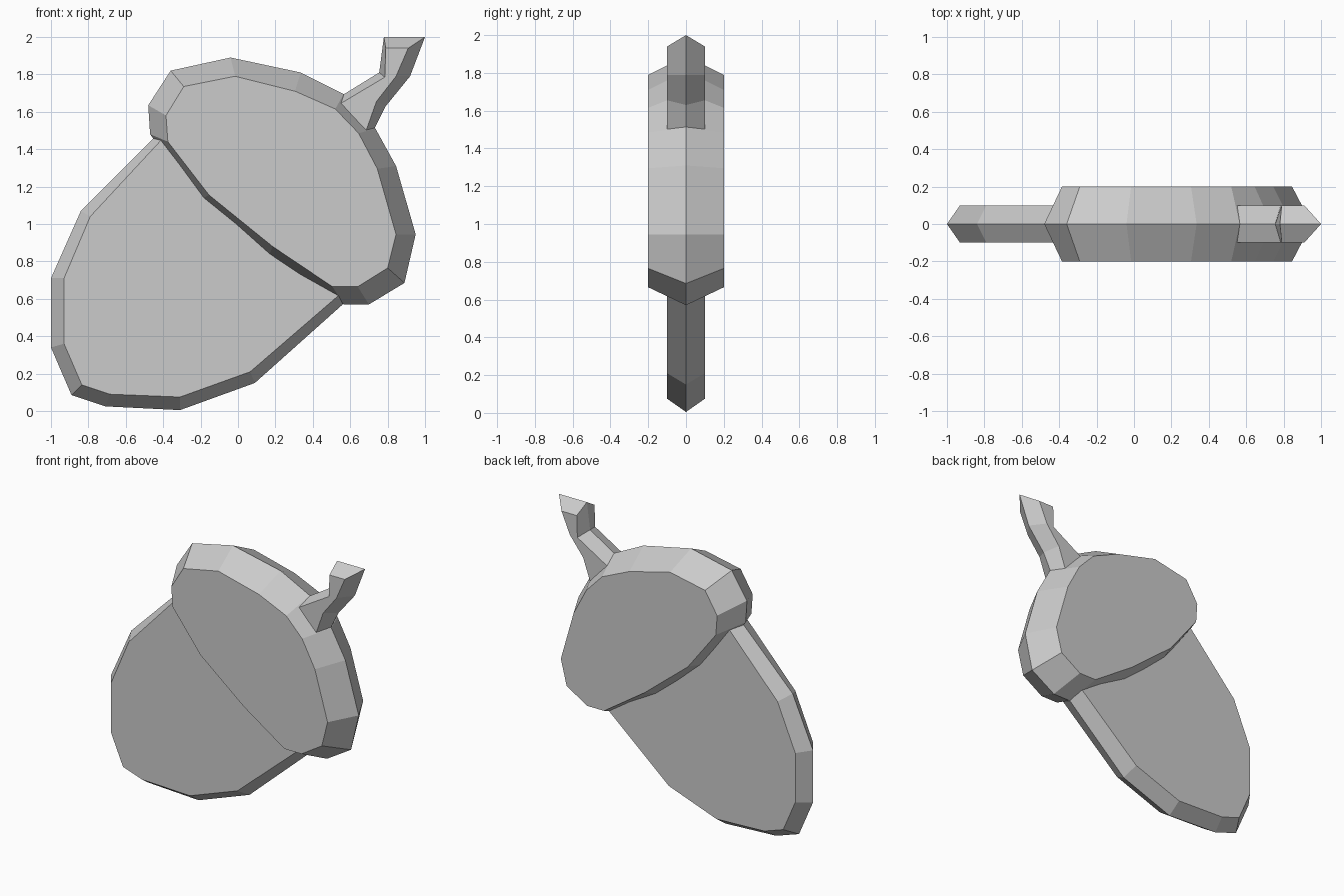
import bpy, bmesh


def ridged_plate(name, rim, face, depth):
    """Flat plate: widest outline at y=0 (rim), bevelled to a face outline at y=+-depth."""
    bm = bmesh.new()
    rings = []
    for outline, y in ((face, -depth), (rim, 0.0), (face, depth)):
        rings.append([bm.verts.new((x, y, z)) for x, z in outline])
    n = len(rim)
    for a, b in zip(rings, rings[1:]):
        for i in range(n):
            j = (i + 1) % n
            bm.faces.new((a[i], a[j], b[j], b[i]))
    caps = [bm.faces.new(rings[0]), bm.faces.new(rings[2])]
    bmesh.ops.recalc_face_normals(bm, faces=bm.faces)
    bmesh.ops.triangulate(bm, faces=caps)
    mesh = bpy.data.meshes.new(name)
    bm.to_mesh(mesh)
    bm.free()
    obj = bpy.data.objects.new(name, mesh)
    bpy.context.collection.objects.link(obj)
    return obj


# Nut: thinner plate tucked just under the cap's lower edge
ridged_plate(
    "nut",
    [(-0.43, 1.48), (-0.84, 1.07), (-1.0, 0.71), (-1.0, 0.34), (-0.89, 0.085), (-0.71, 0.025),
     (-0.31, 0.005), (0.09, 0.15), (0.56, 0.57), (0.17, 0.84), (-0.18, 1.14)],
    [(-0.40, 1.46), (-0.79, 1.04), (-0.93, 0.71), (-0.93, 0.36), (-0.835, 0.14), (-0.685, 0.09),
     (-0.31, 0.075), (0.065, 0.21), (0.54, 0.62), (0.18, 0.855), (-0.165, 1.16)],
    0.1)

# Cap: thicker plate
ridged_plate(
    "cap",
    [(-0.47, 1.48), (-0.48, 1.635), (-0.36, 1.82), (-0.04, 1.89), (0.335, 1.81), (0.565, 1.695),
     (0.735, 1.51), (0.845, 1.31), (0.95, 0.945), (0.89, 0.685), (0.70, 0.57), (0.565, 0.57),
     (0.155, 0.80), (-0.21, 1.125)],
    [(-0.375, 1.44), (-0.385, 1.58), (-0.29, 1.735), (-0.015, 1.79), (0.305, 1.71), (0.52, 1.615),
     (0.645, 1.485), (0.745, 1.295), (0.845, 0.945), (0.80, 0.765), (0.64, 0.665), (0.505, 0.665),
     (0.185, 0.88), (-0.155, 1.155)],
    0.2)

# Stem: bent twig growing out of the cap
ridged_plate(
    "stem",
    [(0.78, 2.0), (1.0, 2.0), (0.92, 1.79), (0.79, 1.63), (0.73, 1.51), (0.56, 1.69), (0.755, 1.81)],
    [(0.79, 1.94), (0.91, 1.94), (0.845, 1.79), (0.74, 1.655), (0.685, 1.50), (0.55, 1.645),
     (0.785, 1.785)],
    0.1)
